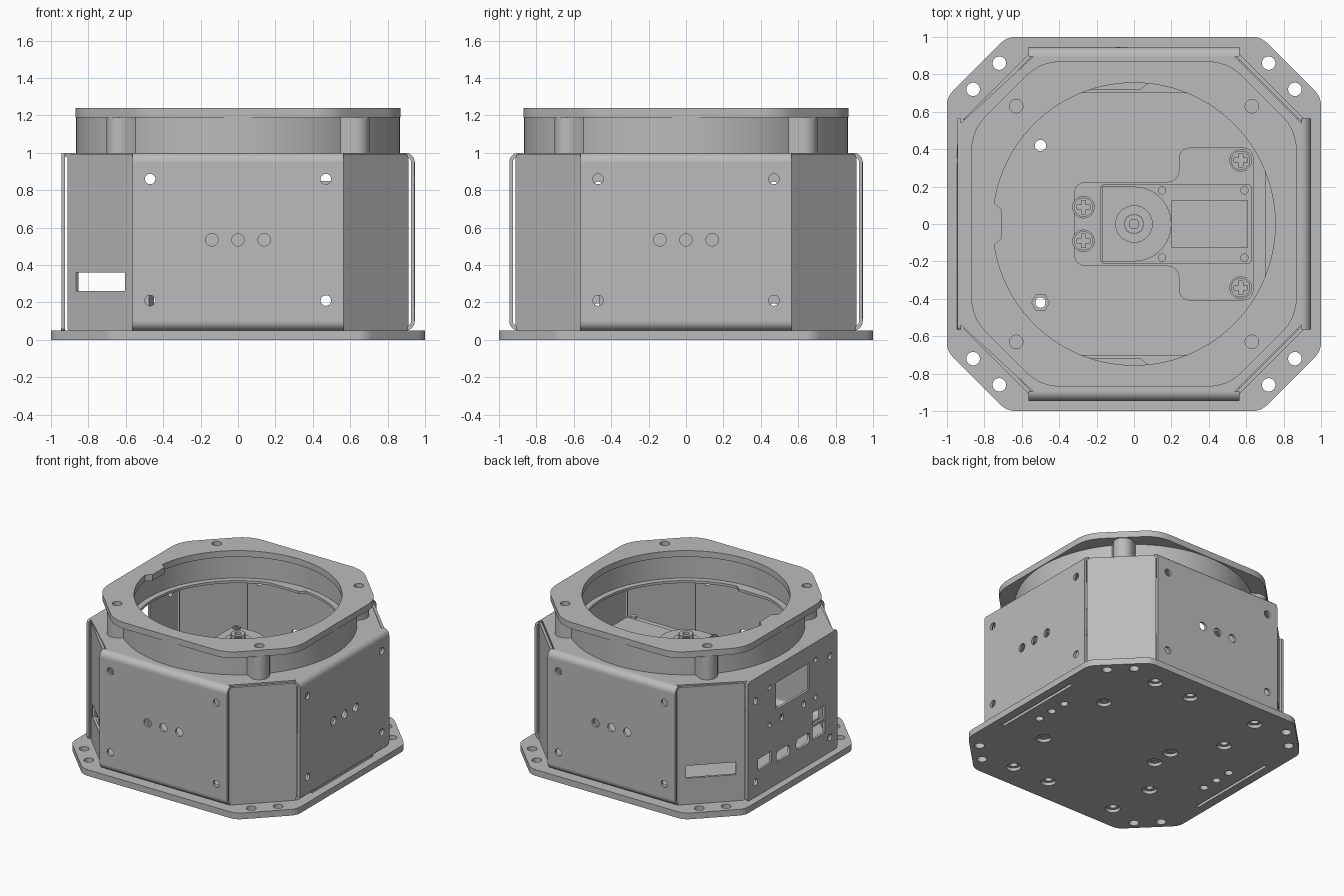
import bpy, bmesh, math
from mathutils import Matrix, Vector

if "Cube" in bpy.data.objects:
    bpy.data.objects.remove(bpy.data.objects["Cube"], do_unlink=True)

metal = bpy.data.materials.new("plain grey metal")
metal.use_nodes = True
GREY = (0.5, 0.5, 0.5, 1)
metal.diffuse_color = GREY
metal.node_tree.nodes["Principled BSDF"].inputs["Base Color"].default_value = GREY


def rot(deg, axis):
    return Matrix.Rotation(math.radians(deg), 4, axis)


# ---- outline helpers ----
def circle(x, y, r, n=32):
    return [(x + r * math.cos(math.tau * i / n), y + r * math.sin(math.tau * i / n)) for i in range(n)]


def rect(x0, x1, y0, y1):
    return [(x0, y0), (x1, y0), (x1, y1), (x0, y1)]


def rounded(points, r, steps=8):
    """Fillet each corner of a polygon, starting a distance r from it."""
    out = []
    pts = [Vector(p) for p in points]
    for i, p in enumerate(pts):
        a = p + (pts[i - 1] - p).normalized() * r
        b = p + (pts[(i + 1) % len(pts)] - p).normalized() * r
        for k in range(steps + 1):
            t = k / steps
            out.append(tuple(a * (1 - t) ** 2 + p * 2 * t * (1 - t) + b * t * t))
    return out


def octagon(a, b):
    """Chamfered square, half width a, straight sides of half length b."""
    return [(b, -a), (a, -b), (a, b), (b, a), (-b, a), (-a, b), (-a, -b), (-b, -a)]


def arc(cx, cy, r, a0, a1, n=8):
    return [(cx + r * math.cos(math.radians(a0 + (a1 - a0) * i / n)),
             cy + r * math.sin(math.radians(a0 + (a1 - a0) * i / n))) for i in range(n + 1)]


def plate(name, loops, z0, z1, matrix=Matrix()):
    """Extrude an outline with holes between two local heights."""
    curve = bpy.data.curves.new(name, "CURVE")
    curve.dimensions = "2D"
    curve.fill_mode = "BOTH"
    curve.extrude = (z1 - z0) / 2
    for loop in loops:
        spline = curve.splines.new("POLY")
        spline.points.add(len(loop) - 1)
        for point, (x, y) in zip(spline.points, loop):
            point.co = (x, y, 0, 1)
        spline.use_cyclic_u = True
    temp = bpy.data.objects.new(name + "_outline", curve)
    bpy.context.collection.objects.link(temp)
    graph = bpy.context.evaluated_depsgraph_get()
    mesh = bpy.data.meshes.new_from_object(temp.evaluated_get(graph))
    bpy.data.objects.remove(temp, do_unlink=True)
    bpy.data.curves.remove(curve)
    bm = bmesh.new()
    bm.from_mesh(mesh)
    bmesh.ops.remove_doubles(bm, verts=bm.verts, dist=0.0001)
    bmesh.ops.transform(bm, matrix=matrix @ Matrix.Translation((0, 0, (z0 + z1) / 2)), verts=bm.verts)
    bmesh.ops.recalc_face_normals(bm, faces=bm.faces)
    bm.to_mesh(mesh)
    bm.free()
    mesh.name = name
    mesh.materials.clear()
    mesh.materials.append(metal)
    for poly in mesh.polygons:
        poly.material_index = 0
    obj = bpy.data.objects.new(name, mesh)
    bpy.context.collection.objects.link(obj)
    bpy.ops.object.select_all(action="DESELECT")
    obj.select_set(True)
    bpy.context.view_layer.objects.active = obj
    bpy.ops.object.shade_smooth_by_angle(angle=math.radians(30))
    return obj


def screw(name, x, y, z, r, h):
    """Pan head with a cross recess."""
    a, b = r * 0.6, r * 0.2
    cross = [(a, -b), (a, b), (b, b), (b, a), (-b, a), (-b, b),
             (-a, b), (-a, -b), (-b, -b), (-b, -a), (b, -a), (b, -b)]
    at = Matrix.Translation((x, y, z))
    plate(name + "_head", [circle(0, 0, r)], 0, h * 0.5, at)
    plate(name + "_crown", [circle(0, 0, r * 0.85), cross], h * 0.5, h, at)


SIGNS = [(sx, sy) for sx in (-1, 1) for sy in (-1, 1)]
POSTS = [(-0.27, -0.09), (-0.27, 0.09), (0.57, -0.34), (0.57, 0.34)]

# ---- base plate: lower layer has the wide countersinks ----
corner_holes = [circle(sx * p, sy * q, 0.036) for sx, sy in SIGNS for p, q in ((0.72, 0.86), (0.86, 0.72))]
sunk = POSTS + [(-0.5, 0.42), (-0.5, -0.42)]
sunk += [(x, s * 0.8) for s in (-1, 1) for x in (-0.47, 0.14, 0.47)]
side_holes = [circle(s * 0.78, y, 0.03) for s in (-1, 1) for y in (-0.14, 0, 0.14)]
side_holes += [rect(s * 0.92 - 0.012, s * 0.92 + 0.012, -0.39, 0.39) for s in (-1, 1)]
base = rounded(octagon(1, 0.68), 0.05)
for name, r, z0, z1 in (("base_plate_lower", 0.054, 0, 0.025), ("base_plate_upper", 0.03, 0.025, 0.05)):
    plate(name, [base] + corner_holes + side_holes + [circle(x, y, r) for x, y in sunk], z0, z1)

# ---- three folded walls ----
HALF, OUT, IN = 0.565, 0.945, 0.925
wall_holes = [circle(sx * 0.47, z, 0.028) for sx in (-1, 1) for z in (0.21, 0.86)]
wall_holes += [circle(x, 0.535, 0.033) for x in (-0.14, 0, 0.14)]
top_bend = arc(0.895, 0.95, 0.05, 0, 90) + arc(0.895, 0.95, 0.03, 90, 0)
foot_bend = arc(0.895, 0.1, 0.05, 0, -90) + [(0.7, 0.05), (0.7, 0.07)] + arc(0.895, 0.1, 0.03, -90, 0)
for name, turn in (("front", 0), ("left", 90), ("back", 180)):
    face = rot(turn, "Z") @ rot(90, "X")
    side = rot(turn - 90, "Z") @ rot(90, "X")
    plate(name + "_wall", [rect(-HALF, HALF, 0.1, 0.95)] + wall_holes, IN, OUT, face)
    plate(name + "_wall_top_bend", [top_bend], -HALF, HALF, side)
    plate(name + "_wall_foot", [foot_bend], -HALF, HALF, side)

# ---- flat connector panel on the right side ----
ports = [rect(-0.21, 0.21, 0.65, 0.865), rect(-0.44, -0.27, 0.25, 0.34), rect(0.25, 0.41, 0.23, 0.33),
         rect(0.25, 0.41, 0.35, 0.45)]
ports += [rounded(rect(u - 0.085, u + 0.085, 0.225, 0.31), 0.04) for u in (-0.12, 0.13)]
ports += [circle(s * u, z, r, 20) for s in (-1, 1)
          for u, z, r in ((0.29, 0.86, 0.02), (0.29, 0.56, 0.02), (0.14, 0.56, 0.026),
                          (0.47, 0.82, 0.026), (0.47, 0.17, 0.026))]
plate("right_panel", [rounded(rect(-HALF, HALF, 0.05, 1.0), 0.02)] + ports, IN, OUT, rot(-90, "Z") @ rot(90, "X"))

# ---- corner panels; the two on the right have a cable slot ----
for name, turn, slotted in (("front_right", -45, True), ("front_left", 45, False),
                            ("back_left", 135, False), ("back_right", 225, True)):
    face = rot(turn, "Z") @ rot(90, "X")
    loops = [rounded(rect(-0.25, 0.25, 0.05, 0.99), 0.02)]
    if slotted:
        loops.append(rect(-0.185, 0.185, 0.26, 0.36))
    plate(name + "_corner_panel", loops, 1.02, 1.04, face)

# ---- cover sheet with round opening and two flat tabs ----
BORE = 0.755
opening = [(x, max(-0.72, min(0.72, y)) if -0.22 < x < 0.05 else y) for x, y in circle(0, 0, BORE, 128)]
cover = [(0.54, -0.895), (0.895, -0.54), (0.895, 0.54), (0.54, 0.895),
         (-0.54, 0.895), (-IN, 0.54), (-IN, -0.54), (-0.54, -0.895)]
plate("cover_sheet", [cover, opening], 0.98, 1.0)

# ---- neck ring with a screw boss on each diagonal ----
neck = []
for i in range(256):
    a = math.tau * i / 256
    d = (a % (math.pi / 2)) - math.pi / 4
    reach = 0.075 ** 2 - (0.89 * math.sin(d)) ** 2
    r = max(0.865, 0.89 * math.cos(d) + math.sqrt(reach)) if reach > 0 else 0.865
    neck.append((r * math.cos(a), r * math.sin(a)))
plate("neck_ring", [neck, circle(0, 0, 0.8, 96)], 1.0, 1.19)

# ---- top flange with locating tab ----
tabbed = [(max(x, -0.705), y) if abs(y) < 0.09 and x < 0 else (x, y) for x, y in circle(0, 0, BORE, 128)]
plate("top_flange", [rounded(octagon(0.87, 0.5), 0.11), tabbed]
      + [circle(sx * 0.63, sy * 0.63, 0.036) for sx, sy in SIGNS], 1.19, 1.24)

# ---- motor bracket on posts ----
bracket = [(-0.32, -0.225), (0.24, -0.225), (0.24, -0.41), (0.64, -0.41),
           (0.64, 0.41), (0.24, 0.41), (0.24, 0.225), (-0.32, 0.225)]
plate("motor_bracket", [rounded(bracket, 0.07)], 0.6, 0.63)
for i, (x, y) in enumerate(POSTS):
    plate(f"bracket_post_{i + 1}", [circle(x, y, 0.048, 6)], 0.03, 0.6)
    screw(f"bracket_screw_{i + 1}", x, y, 0.63, 0.06, 0.04)
plate("standoff", [circle(-0.5, -0.42, 0.05, 6), circle(-0.5, -0.42, 0.028)], 0.03, 0.3)

# ---- motor ----
plate("motor_body", [rounded(rect(-0.18, 0.63, -0.215, 0.215), 0.03)], 0.35, 0.82)
plate("motor_gear_cover", [[(-0.17, 0.2), (-0.17, -0.2)] + arc(0, 0, 0.2, -90, 90, 24)], 0.82, 0.87)
plate("motor_deck", [rect(0.2, 0.61, -0.125, 0.125)], 0.82, 0.85)
plate("shaft_collar", [circle(0, 0, 0.1)], 0.87, 0.88)
spline_gear = [(x * (1 - 0.1 * (i % 2)), y * (1 - 0.1 * (i % 2))) for i, (x, y) in enumerate(circle(0, 0, 0.055, 48))]
plate("output_shaft", [spline_gear, circle(0, 0, 0.025)], 0.88, 0.93)
for s in (-1, 1):
    end = "left" if s < 0 else "right"
    screw(f"gear_screw_{end}", -0.13, s * 0.17, 0.87, 0.03, 0.012)
    for label, x in (("inner", 0.15), ("outer", 0.59)):
        plate(f"{label}_pin_{end}", [circle(x, s * 0.18, 0.022, 20)], 0.82, 0.845)
